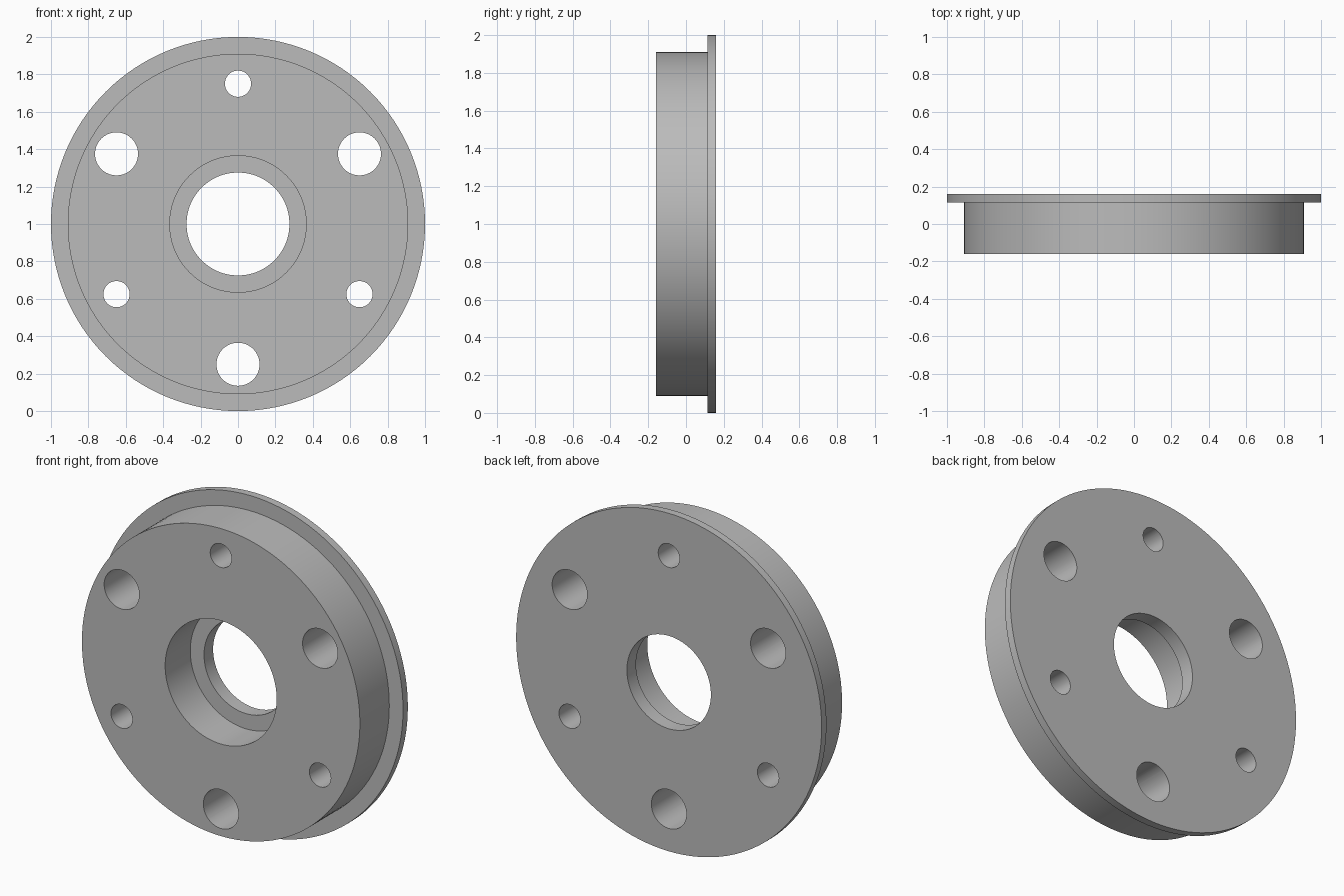
import bpy, bmesh, math
from mathutils import Matrix, Vector

if "Cube" in bpy.data.objects:
    bpy.data.objects.remove(bpy.data.objects["Cube"])

metal = bpy.data.materials.new("plain grey")
metal.diffuse_color = (0.5, 0.5, 0.5, 1)
metal.use_nodes = True
metal.node_tree.nodes["Principled BSDF"].inputs["Base Color"].default_value = metal.diffuse_color

CENTRE_Z = 1.0
FRONT, BACK = -0.16, 0.16
FLANGE_FRONT = 0.115   # where the rim begins
STEP = 0.075           # floor of the counterbore
SEGMENTS = 128


def lathe(name, profile):
    """Spin a closed (radius, y) profile round the y axis."""
    bm = bmesh.new()
    rings = []
    for i in range(SEGMENTS):
        a = math.tau * i / SEGMENTS
        rings.append([bm.verts.new((r * math.cos(a), y, CENTRE_Z + r * math.sin(a)))
                      for r, y in profile])
    n = len(profile)
    for i in range(SEGMENTS):
        p, q = rings[i], rings[(i + 1) % SEGMENTS]
        for j in range(n):
            k = (j + 1) % n
            bm.faces.new((p[j], p[k], q[k], q[j]))
    bmesh.ops.recalc_face_normals(bm, faces=bm.faces)
    return finish(name, bm)


def finish(name, bm):
    mesh = bpy.data.meshes.new(name)
    bm.to_mesh(mesh)
    bm.free()
    mesh.materials.append(metal)
    obj = bpy.data.objects.new(name, mesh)
    bpy.context.collection.objects.link(obj)
    return obj


# Stepped disc with rim, centre bore and counterbore
disc = lathe("flanged_disc", [
    (0.365, FRONT), (0.91, FRONT), (0.91, FLANGE_FRONT), (1.0, FLANGE_FRONT),
    (1.0, BACK), (0.275, BACK), (0.275, STEP), (0.365, STEP)])

# Six through holes, alternating small and large, starting at the top
bm = bmesh.new()
for i in range(6):
    a = math.radians(90 + 60 * i)
    radius = 0.07 if i % 2 == 0 else 0.115
    place = Vector((0.75 * math.cos(a), 0, CENTRE_Z + 0.75 * math.sin(a)))
    bmesh.ops.create_cone(bm, cap_ends=True, segments=64, radius1=radius,
                          radius2=radius, depth=0.6,
                          matrix=Matrix.Translation(place) @ Matrix.Rotation(math.pi / 2, 4, 'X'))
cutter = finish("hole_cutter", bm)
cutter.hide_render = True

bpy.context.view_layer.objects.active = disc
disc.select_set(True)
cut = disc.modifiers.new("holes", 'BOOLEAN')
cut.operation = 'DIFFERENCE'
cut.solver = 'EXACT'
cut.object = cutter
bpy.ops.object.modifier_apply(modifier=cut.name)
bpy.data.objects.remove(cutter)

# Smooth round walls, sharp rims
bpy.ops.object.shade_smooth_by_angle(angle=math.radians(30))
